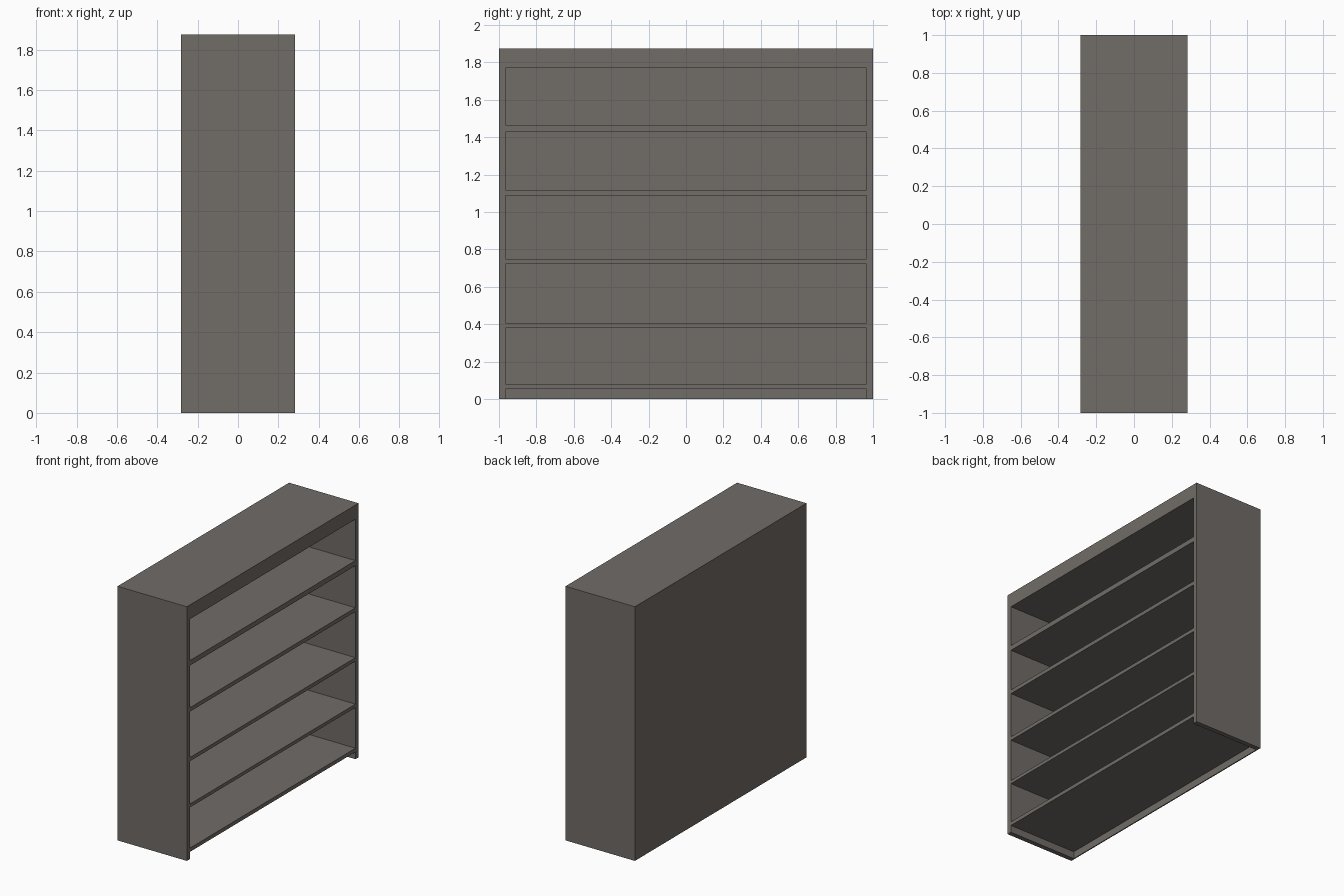
import bpy, bmesh

if "Cube" in bpy.data.objects:
    bpy.data.objects.remove(bpy.data.objects["Cube"])

# One flat warm grey-brown colour
mat = bpy.data.materials.new("warm_grey_wood")
mat.diffuse_color = (0.165, 0.149, 0.137, 1)
mat.use_nodes = True
mat.node_tree.nodes["Principled BSDF"].inputs["Base Color"].default_value = mat.diffuse_color

D, W, H = 0.283, 1.0, 1.875   # half depth, half width, height
T, BACK = 0.035, 0.008        # side and back panel thickness


def box(name, x0, x1, y0, y1, z0, z1):
    bm = bmesh.new()
    bmesh.ops.create_cube(bm, size=1)
    for v in bm.verts:
        v.co = (x1 if v.co.x > 0 else x0,
                y1 if v.co.y > 0 else y0,
                z1 if v.co.z > 0 else z0)
    me = bpy.data.meshes.new(name)
    bm.to_mesh(me)
    bm.free()
    me.materials.append(mat)
    ob = bpy.data.objects.new(name, me)
    bpy.context.collection.objects.link(ob)
    return ob


# Side panels, mirrored across the width
side = box("side_panels", -D, D, W - T, W, 0, H)
mir = side.modifiers.new("mirror", "MIRROR")
mir.use_axis = (False, True, False)

# Thin back panel
box("back_panel", -D, -D + BACK, -W + T, W - T, 0, H)

# Thick top, open towards +x like the shelves below
box("top_board", -D + BACK, D, -W + T, W - T, 1.77, H)

# Shelves: underside and top heights, lowest one raised off the floor
levels = [(0.053, 0.081), (0.381, 0.406), (0.722, 0.749),
          (1.088, 1.117), (1.428, 1.465)]
for i, (z0, z1) in enumerate(levels):
    box(f"shelf_{i + 1}", -D + BACK, D, -W + T, W - T, z0, z1)
